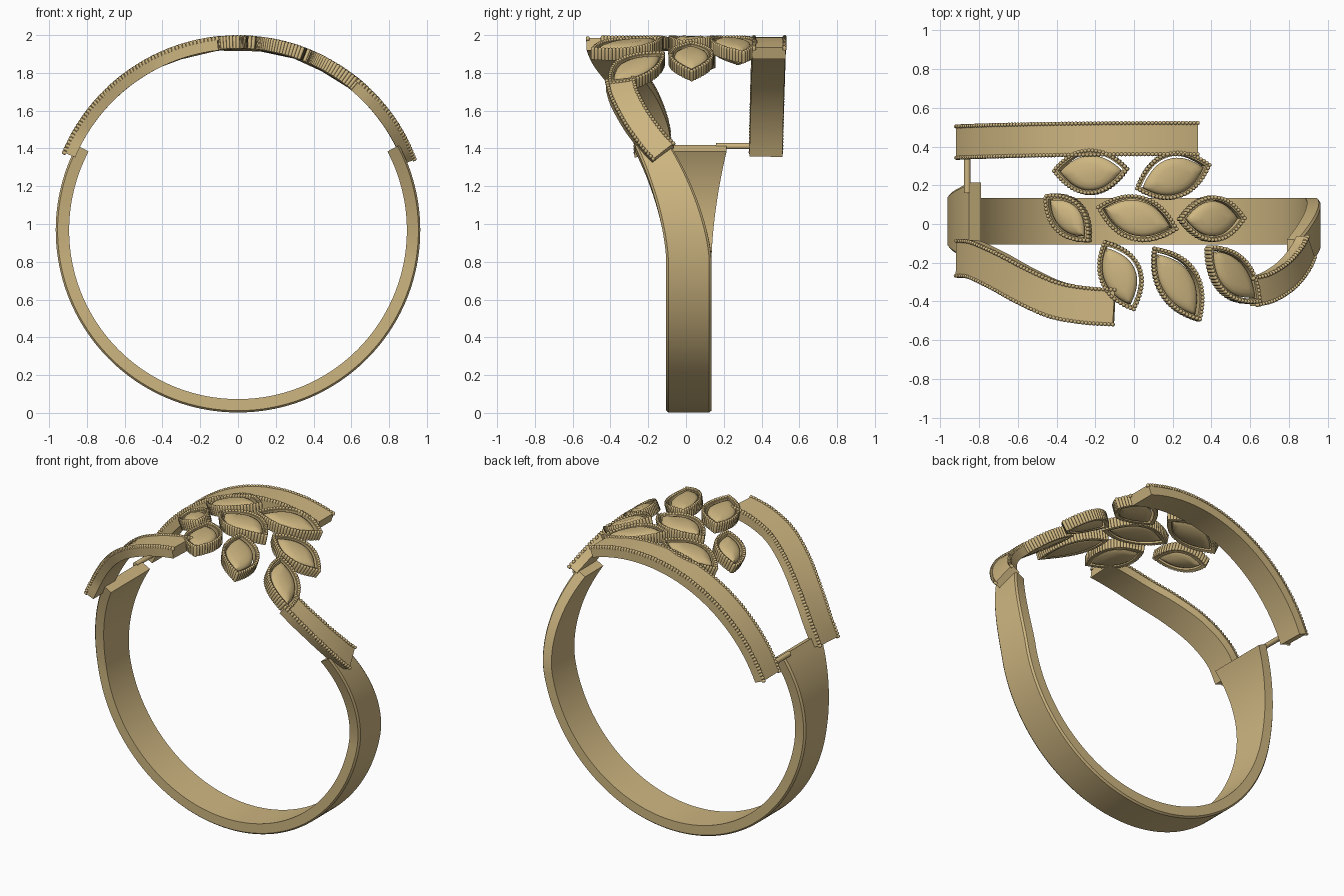
import bpy, bmesh, math
from mathutils import Vector

if "Cube" in bpy.data.objects:
    bpy.data.objects.remove(bpy.data.objects["Cube"])

R, C = 1.0, 0.99          # crown surface: radius and centre height
gold = bpy.data.materials.new("gold")
gold.diffuse_color = (0.62, 0.47, 0.22, 1)
gold.use_nodes = True
gold.node_tree.nodes["Principled BSDF"].inputs["Base Color"].default_value = gold.diffuse_color


def wrap(s, y, h=0.0):
    """Flat (arc length, y, height) onto the curved crown."""
    a = s / R
    return Vector(((R + h) * math.sin(a), y, C + (R + h) * math.cos(a)))


def arc(x):
    return R * math.asin(x / R)


def finish(bm, name, angle=35):
    bmesh.ops.recalc_face_normals(bm, faces=bm.faces)
    me = bpy.data.meshes.new(name)
    bm.to_mesh(me)
    bm.free()
    me.materials.append(gold)
    ob = bpy.data.objects.new(name, me)
    bpy.context.collection.objects.link(ob)
    bpy.ops.object.select_all(action='DESELECT')
    ob.select_set(True)
    bpy.context.view_layer.objects.active = ob
    bpy.ops.object.shade_smooth_by_angle(angle=math.radians(angle))
    return ob


def loft(bm, rings, caps=True, closed=False):
    vs = [[bm.verts.new(p) for p in ring] for ring in rings]
    pairs = list(zip(vs, vs[1:])) + ([(vs[-1], vs[0])] if closed else [])
    for a, b in pairs:
        for i in range(len(a)):
            j = (i + 1) % len(a)
            bm.faces.new((a[i], a[j], b[j], b[i]))
    if caps and not closed:
        bm.faces.new(vs[0])
        bm.faces.new(vs[-1])


def add_bead(bm, s, y, low, top, r):
    """Round-topped post standing on the crown surface."""
    prof = [(low, r), (top - r, r), (top - 0.35 * r, 0.75 * r), (top, 0.25 * r)]
    loft(bm, [[wrap(s + q * math.cos(k * math.pi / 4), y + q * math.sin(k * math.pi / 4), h)
               for k in range(8)] for h, q in prof])


def even_points(pts, step, closed=False):
    """Points at equal spacing along a polyline."""
    if closed:
        pts = pts + [pts[0]]
    total = sum((b - a).length for a, b in zip(pts, pts[1:]))
    n = max(2, round(total / step))
    out, walked, k = [], 0.0, 0
    for i in range(n if closed else n + 1):
        d = total * i / n
        while k < len(pts) - 2 and walked + (pts[k + 1] - pts[k]).length < d:
            walked += (pts[k + 1] - pts[k]).length
            k += 1
        out.append(pts[k].lerp(pts[k + 1], (d - walked) / (pts[k + 1] - pts[k]).length))
    return out


def smooth_path(ctrl, n=12):
    """Catmull-Rom curve through the control points."""
    p = [Vector(c) for c in ctrl]
    p = [2 * p[0] - p[1]] + p + [2 * p[-1] - p[-2]]
    out = []
    for i in range(1, len(p) - 2):
        a, b, c, d = p[i - 1:i + 3]
        for k in range(n):
            t = k / n
            out.append(0.5 * (2 * b + (c - a) * t + (2 * a - 5 * b + 4 * c - d) * t * t
                              + (3 * b - a - 3 * c + d) * t ** 3))
    return out + [p[-2]]


# Shank: plain band, flaring on the left end and swept forward on the right
bm = bmesh.new()
rings = []
n = 120
a0, a1 = math.radians(152.2), math.radians(387.8)
for i in range(n + 1):
    a = a0 + (a1 - a0) * i / n
    up = math.degrees(math.asin(math.sin(a)))
    t = max(0, (up + 10) / 37.8) ** 1.6
    left = math.cos(a) < 0
    y0 = -0.105 - (0.085 if left else 0.165) * t
    y1 = 0.135 + (0.08 if left else -0.215) * t
    sec = [(0.894, y0), (0.955, y0), (0.965, y0 + 0.012),
           (0.965, y1 - 0.012), (0.955, y1), (0.894, y1)]
    rings.append([Vector((r * math.cos(a), y, 0.967 + r * math.sin(a))) for r, y in sec])
loft(bm, rings)
finish(bm, "shank")


# Beaded straps over the crown; control points are (x, y)
def strap(name, ctrl, half):
    path = smooth_path([(arc(x), y) for x, y in ctrl])
    edges, rings = ([], []), []
    for i, p in enumerate(path):
        d = (path[min(i + 1, len(path) - 1)] - path[max(i - 1, 0)]).normalized()
        nrm = Vector((-d.y, d.x))
        a, b = p - nrm * half, p + nrm * half
        rings.append([wrap(*a, -0.065), wrap(*a, 0.0), wrap(*b, 0.0), wrap(*b, -0.065)])
        edges[0].append(p - nrm * (half - 0.006))
        edges[1].append(p + nrm * (half - 0.006))
    bm = bmesh.new()
    loft(bm, rings)
    finish(bm, name)
    bm = bmesh.new()
    for e in edges:
        for p in even_points(e, 0.02):
            add_bead(bm, p.x, p.y, -0.012, 0.01, 0.0105)
    finish(bm, name + "_beads", 60)


strap("back_strap", [(-0.92, 0.423), (-0.6, 0.433), (-0.3, 0.438), (0.0, 0.441), (0.33, 0.441)], 0.087)
strap("front_left_strap", [(-0.92, -0.177), (-0.85, -0.185), (-0.73, -0.24), (-0.58, -0.32),
                           (-0.42, -0.39), (-0.26, -0.42), (-0.105, -0.43)], 0.096)
strap("front_right_strap", [(0.63, -0.35), (0.72, -0.325), (0.82, -0.26),
                            (0.89, -0.175), (0.918, -0.12)], 0.076)

# Strut joining the shank to the back strap
bpy.ops.mesh.primitive_cylinder_add(vertices=20, radius=0.016, depth=0.2,
                                    location=(-0.862, 0.26, 1.412), rotation=(math.pi / 2, 0, 0))
strut = bpy.context.object
strut.name = "strut"
strut.data.materials.append(gold)
bpy.ops.object.shade_smooth_by_angle(angle=math.radians(35))


# Leaf settings: beaded rim with a domed leaf stone inside
def leaf(name, tip_a, tip_b, w_left, w_right, shift):
    a = Vector((arc(tip_a[0]), tip_a[1]))
    b = Vector((arc(tip_b[0]), tip_b[1]))
    mid, d = (a + b) / 2, (b - a) / 2
    L = d.length
    d.normalize()
    nrm = Vector((-d.y, d.x))
    off = nrm * shift

    def outline(inset, move=Vector((0, 0)), m=16):
        ll, pts = L - 1.5 * inset, []
        for side, w in ((1, w_left - inset), (-1, -(w_right - inset))):
            for k in range(m):
                u = side * (1 - 2 * k / m)
                pts.append(mid + move + d * u * ll + nrm * w * (1 - abs(u) ** 2.1))
        return pts

    def layer(inset, h, move=Vector((0, 0))):
        return [wrap(*p, h) for p in outline(inset, move)]

    bm = bmesh.new()
    loft(bm, [layer(0.01, -0.062), layer(0.01, -0.002), layer(0.025, -0.002),
              layer(0.025, -0.062)], closed=True)
    for p in even_points(outline(0.01), 0.019, True):
        add_bead(bm, p.x, p.y, -0.06, 0.009, 0.0105)
    finish(bm, name + "_rim", 50)
    bm = bmesh.new()
    loft(bm, [layer(i, h, off) for i, h in
              ((0.05, -0.066), (0.033, -0.055), (0.03, -0.02), (0.036, -0.008),
               (0.05, 0.0), (0.075, 0.007))])
    finish(bm, name + "_stone", 40)


leaves = [
    ((-0.43, 0.275), (-0.02, 0.285), 0.11, 0.13, -0.006),
    ((0.0, 0.18), (0.405, 0.31), 0.13, 0.115, -0.006),
    ((-0.47, 0.155), (-0.23, -0.095), 0.105, 0.09, 0),
    ((-0.2, 0.09), (0.235, -0.03), 0.12, 0.12, 0),
    ((0.23, 0.025), (0.585, 0.03), 0.12, 0.12, 0),
    ((-0.16, -0.08), (0.005, -0.455), 0.125, 0.105, -0.006),
    ((0.1, -0.115), (0.35, -0.505), 0.125, 0.105, -0.006),
    ((0.385, -0.11), (0.66, -0.41), 0.10, 0.12, 0),
]
for i, args in enumerate(leaves):
    leaf("leaf_%d" % (i + 1), *args)
